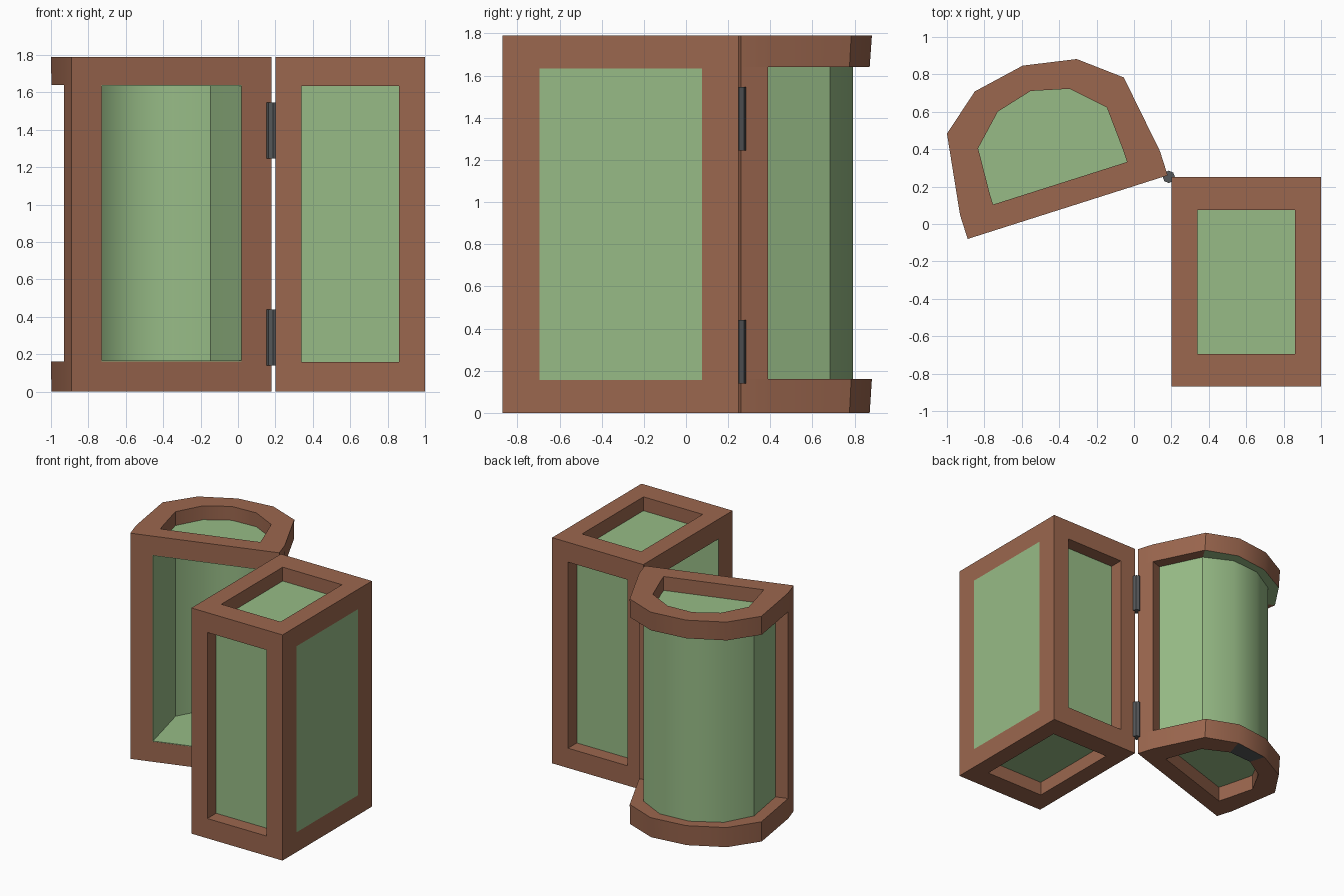
import bpy, bmesh
from mathutils import Vector

cube = bpy.data.objects.get("Cube")
if cube:
    bpy.data.objects.remove(cube)


def material(name, rgb):
    m = bpy.data.materials.new(name)
    m.use_nodes = True
    m.diffuse_color = (*rgb, 1)
    m.node_tree.nodes["Principled BSDF"].inputs["Base Color"].default_value = (*rgb, 1)
    return m


MATS = [material("brown wood", (0.33, 0.135, 0.077)),
        material("soft green", (0.31, 0.50, 0.24)),
        material("dark grey metal", (0.09, 0.095, 0.1))]
WOOD, GREEN, METAL = range(3)
HEIGHT, LOW, HIGH = 1.79, 0.16, 1.64


def finish(name, bm, smooth=False):
    bmesh.ops.recalc_face_normals(bm, faces=bm.faces)
    mesh = bpy.data.meshes.new(name)
    bm.to_mesh(mesh)
    bm.free()
    for m in MATS:
        mesh.materials.append(m)
    ob = bpy.data.objects.new(name, mesh)
    bpy.context.collection.objects.link(ob)
    if smooth:
        bpy.ops.object.select_all(action='DESELECT')
        ob.select_set(True)
        bpy.context.view_layer.objects.active = ob
        bpy.ops.object.shade_smooth_by_angle(angle=0.61)
    return ob


# Lid coordinates: u runs along the open rim from the hinge, v towards the dome
PIVOT = Vector((0.18, 0.26, 0))
U = Vector((-0.953, -0.303, 0))
V = Vector((-0.303, 0.953, 0))
MID = 0.561


def place(u, v, z):
    return PIVOT + U * u + V * v + Vector((0, 0, z))


def mirrored(half):
    return half + [(2 * MID - u, v) for u, v in reversed(half) if u < MID]


def prism(name, points, z0, z1, mat):
    bm = bmesh.new()
    low = [bm.verts.new(place(u, v, z0)) for u, v in points]
    top = [bm.verts.new(place(u, v, z1)) for u, v in points]
    bm.faces.new(low)
    bm.faces.new(top)
    for i in range(len(points)):
        j = (i + 1) % len(points)
        bm.faces.new((low[i], low[j], top[j], top[i]))
    for f in bm.faces:
        f.material_index = mat
    return finish(name, bm)


def hollow(name, outer, inner, z0, z1, mat, closed=True, taper=1.0, under=None):
    """Wall between two matching outlines; under recolours its lower faces."""
    bm = bmesh.new()
    loops = [[bm.verts.new(place(u, v * s, z)) for u, v in pts]
             for pts, z, s in ((outer, z0, taper), (outer, z1, 1),
                               (inner, z1, 1), (inner, z0, 1))]
    n = len(outer)
    for i in range(n if closed else n - 1):
        j = (i + 1) % n
        for k in range(4):
            a, b = loops[k], loops[(k + 1) % 4]
            f = bm.faces.new((a[i], a[j], b[j], b[i]))
            f.material_index = under.get(i, mat) if under and k == 3 else mat
    if not closed:
        for i in (0, n - 1):
            bm.faces.new([l[i] for l in loops]).material_index = mat
    return finish(name, bm, smooth=True)


# Lid end rings with recessed end panels
rim = mirrored([(0, 0), (0, 0.135), (0.065, 0.57), (0.275, 0.74), (MID, 0.794)])
hole = mirrored([(0.185, 0.134), (0.186, 0.2), (0.2, 0.445), (0.36, 0.6), (MID, 0.652)])
cavity = mirrored([(0.17, 0.001), (0.18, 0.134), (0.2, 0.45), (0.36, 0.605), (MID, 0.655)])
dome = mirrored([(0.168, 0.001), (0.09, 0.1), (0.145, 0.49), (0.32, 0.66), (MID, 0.715)])

hollow("lid_upper_ring", rim, hole, HIGH, HEIGHT, WOOD, taper=0.985,
       under={i: GREEN for i in range(2, 6)})
hollow("lid_lower_ring", rim, hole, 0, LOW, WOOD, taper=0.985, under={3: METAL})
prism("lid_upper_end_panel", hole, HIGH, HIGH + 0.04, GREEN)
prism("lid_lower_end_panel", hole, LOW - 0.04, LOW, GREEN)
prism("lid_upper_lining", cavity, HIGH - 0.005, HIGH + 0.001, GREEN)
prism("lid_lower_lining", cavity, LOW - 0.001, LOW + 0.005, GREEN)

# Curved lid panel and the two rails along its rim
hollow("lid_curved_panel", dome, cavity, LOW, HIGH, GREEN, closed=False)
rail = [(0, 0), (0, 0.135), (0.168, 0.135), (0.168, 0)]
prism("lid_hinge_rail", rail, LOW, HIGH, WOOD)
prism("lid_opening_rail", [(2 * MID - u, v) for u, v in rail], LOW, HIGH, WOOD)

# Box body: framed panels on five sides and an open cavity facing the lid
LO, HI = Vector((0.2, -0.87, 0)), Vector((1, 0.25, HEIGHT))
MARGIN = Vector((0.14, 0.175, 0.157))
bm = bmesh.new()
bmesh.ops.create_cube(bm, size=1)
for v in bm.verts:
    v.co = Vector([HI[i] if v.co[i] > 0 else LO[i] for i in range(3)])
for face in list(bm.faces):
    normal = face.normal.copy()
    axis = max(range(3), key=lambda i: abs(normal[i]))
    bmesh.ops.inset_individual(bm, faces=[face], thickness=0.1)
    for v in face.verts:
        for i in range(3):
            if i != axis:
                v.co[i] = min(max(v.co[i], LO[i] + MARGIN[i]), HI[i] - MARGIN[i])
    if axis == 0 and normal.x > 0:
        face.material_index = GREEN
        continue
    depth = 0.655 if axis == 0 else 0.11
    inner = bmesh.ops.extrude_discrete_faces(bm, faces=[face])["faces"][0]
    for v in inner.verts:
        v.co -= normal * depth
    inner.material_index = GREEN
    for edge in inner.edges:
        for side in edge.link_faces:
            if side != inner:
                side.material_index = GREEN if axis == 0 else WOOD
finish("box_body", bm)

# Hinge barrels
for name, z in (("lower_hinge", 0.29), ("upper_hinge", 1.395)):
    bm = bmesh.new()
    bmesh.ops.create_cone(bm, cap_ends=True, segments=8, radius1=0.033,
                          radius2=0.033, depth=0.3)
    bmesh.ops.translate(bm, verts=bm.verts, vec=(0.186, 0.252, z))
    for f in bm.faces:
        f.material_index = METAL
    finish(name, bm)
